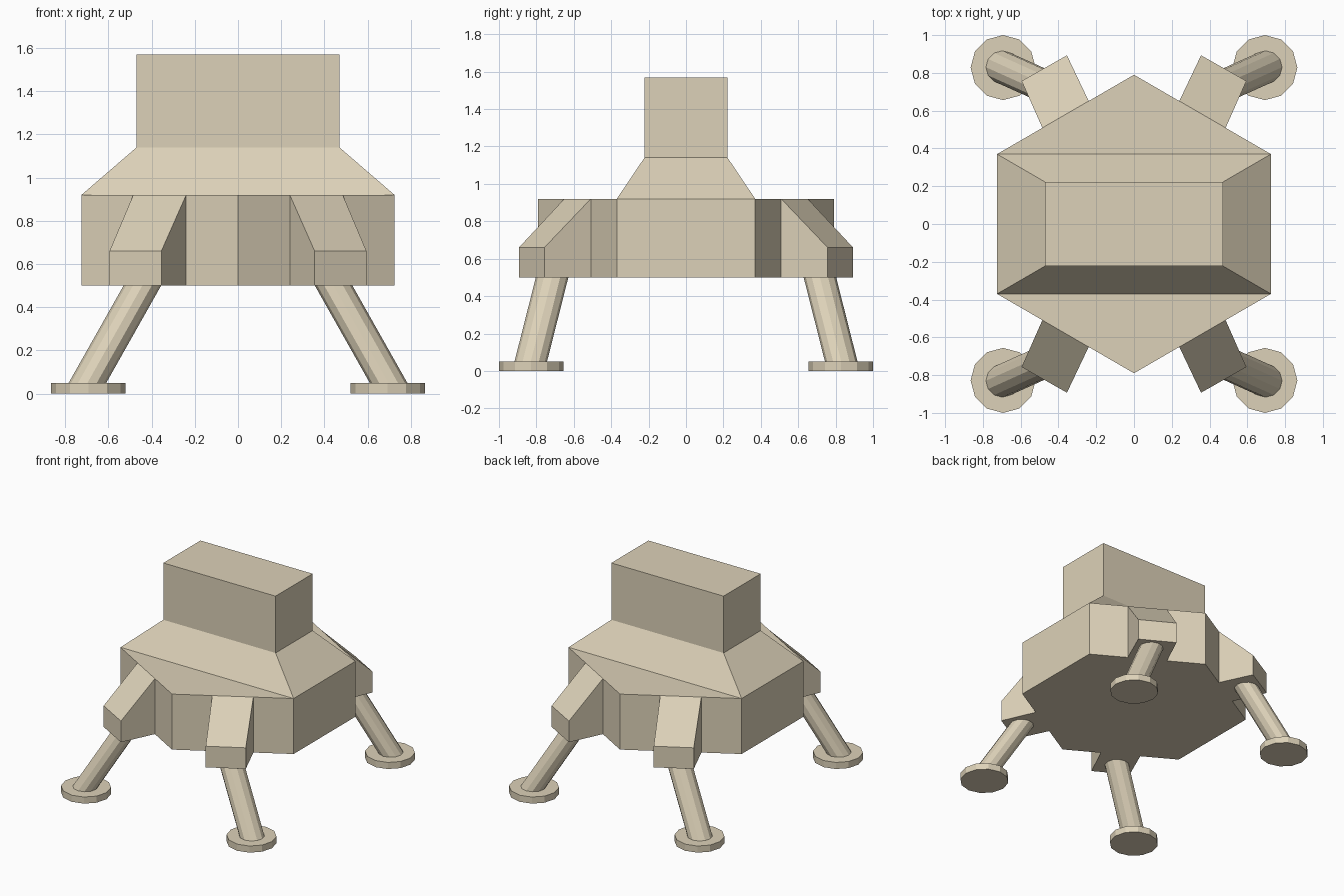
import bpy, bmesh
from math import cos, sin, pi

if "Cube" in bpy.data.objects:
    bpy.data.objects.remove(bpy.data.objects["Cube"])

tan = bpy.data.materials.new("tan")
tan.diffuse_color = (0.72, 0.64, 0.48, 1)
tan.use_nodes = True
tan.node_tree.nodes["Principled BSDF"].inputs["Base Color"].default_value = tan.diffuse_color


def loft(name, rings):
    """Closed solid through rings that have equal point counts."""
    bm = bmesh.new()
    loops = [[bm.verts.new(p) for p in ring] for ring in rings]
    n = len(loops[0])
    for a, b in zip(loops, loops[1:]):
        for i in range(n):
            j = (i + 1) % n
            bm.faces.new((a[i], a[j], b[j], b[i]))
    bm.faces.new(loops[0][::-1])
    bm.faces.new(loops[-1])
    bmesh.ops.recalc_face_normals(bm, faces=bm.faces)
    mesh = bpy.data.meshes.new(name)
    bm.to_mesh(mesh)
    bm.free()
    mesh.materials.append(tan)
    obj = bpy.data.objects.new(name, mesh)
    bpy.context.collection.objects.link(obj)
    return obj


def rect(x, y, z):
    return [(-x, -y, z), (x, -y, z), (x, y, z), (-x, y, z)]


def disc(x, y, z, r, n=12):
    return [(x + r * cos(2 * pi * i / n), y + r * sin(2 * pi * i / n), z) for i in range(n)]


# Hexagonal lower body
hexagon = [(0, -.79), (.725, -.37), (.725, .37), (0, .79), (-.725, .37), (-.725, -.37)]
loft("lower_body", [[(x, y, z) for x, y in hexagon] for z in (.5, .92)])

# Sloped roof and upright cabin
loft("upper_cabin", [rect(.725, .37, .92), rect(.47, .222, 1.14), rect(.47, .222, 1.57)])

# Four legs, one per quadrant
for sy, end in ((-1, "front"), (1, "back")):
    for sx, side in ((-1, "left"), (1, "right")):
        tag = f"{end}_{side}"

        # Sloped bracket standing out from the body wall
        def profile(inner, outer):
            (ix, iy), (ox, oy) = inner, outer
            return [(sx * ix, sy * iy, .5), (sx * ox, sy * oy, .5),
                    (sx * ox, sy * oy, .66), (sx * ix, sy * iy, .92)]
        loft(f"{tag}_bracket", [profile((.24, .651), (.355, .893)),
                                profile((.485, .509), (.595, .757))])

        # Slanted strut and round foot pad
        loft(f"{tag}_strut", [disc(sx * .697, sy * .83, .05, .087),
                              disc(sx * .443, sy * .716, .5, .087)])
        loft(f"{tag}_foot", [disc(sx * .693, sy * .828, z, .172) for z in (0, .05)])
